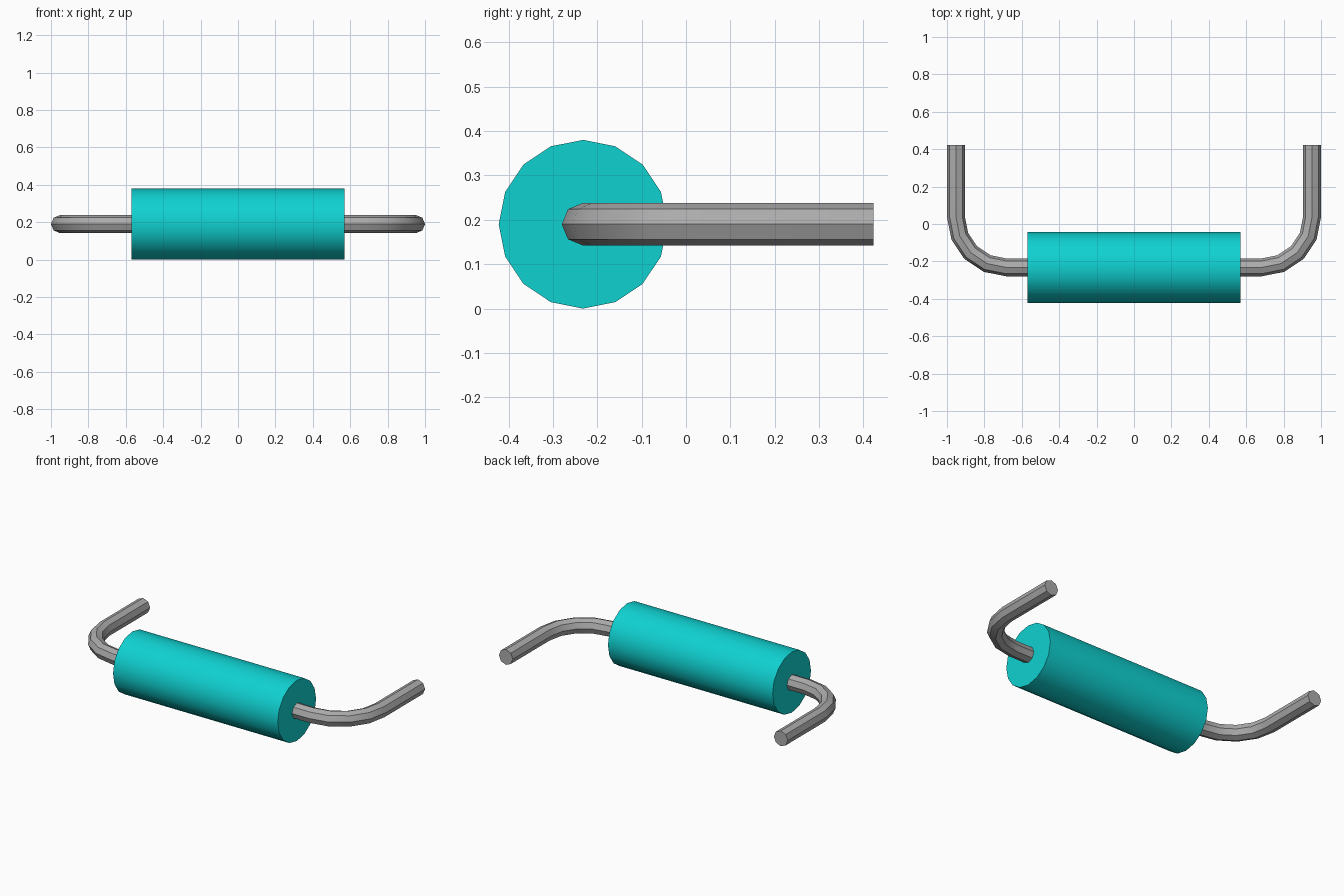
import bpy, bmesh
from math import sin, cos, pi
from mathutils import Vector

cube = bpy.data.objects.get("Cube")
if cube:
    bpy.data.objects.remove(cube, do_unlink=True)

AXIS_Y, AXIS_Z = -0.232, 0.19
BODY_RADIUS, BODY_HALF = 0.19, 0.57
WIRE_RADIUS, WIRE_X = 0.048, 0.952
BEND, BEND_STEPS, TIP_Y = 0.27, 4, 0.422


def material(name, color):
    mat = bpy.data.materials.new(name)
    mat.use_nodes = True
    mat.diffuse_color = color
    mat.node_tree.nodes["Principled BSDF"].inputs["Base Color"].default_value = color
    return mat


def sweep(name, path, radius, sides, mat):
    """Sweep a polygon along (point, tangent) pairs lying in a level plane."""
    bm = bmesh.new()
    up = Vector((0, 0, 1))
    rings = []
    for point, tangent in path:
        side = up.cross(tangent).normalized()
        angles = [2 * pi * i / sides for i in range(sides)]
        rings.append([bm.verts.new(point + radius * (cos(a) * up + sin(a) * side))
                      for a in angles])
    for a, b in zip(rings, rings[1:]):
        for i in range(sides):
            j = (i + 1) % sides
            bm.faces.new((a[i], a[j], b[j], b[i]))
    bm.faces.new(rings[0])
    bm.faces.new(rings[-1])
    bmesh.ops.recalc_face_normals(bm, faces=bm.faces)
    mesh = bpy.data.meshes.new(name)
    bm.to_mesh(mesh)
    bm.free()
    mesh.materials.append(mat)
    obj = bpy.data.objects.new(name, mesh)
    bpy.context.collection.objects.link(obj)
    bpy.ops.object.select_all(action="DESELECT")
    obj.select_set(True)
    bpy.context.view_layer.objects.active = obj
    bpy.ops.object.shade_smooth_by_angle(angle=pi / 6)
    return obj


teal = material("teal", (0.005, 0.64, 0.64, 1))
grey = material("metal grey", (0.41, 0.41, 0.41, 1))

# Cylindrical body
along = Vector((1, 0, 0))
ends = [(Vector((x, AXIS_Y, AXIS_Z)), along) for x in (-BODY_HALF, BODY_HALF)]
sweep("body", ends, BODY_RADIUS, 16, teal)

# Bent wire leads, one per end
for name, s in (("left_lead", 1), ("right_lead", -1)):
    path = [(Vector((s * (BODY_HALF - 0.01), AXIS_Y, AXIS_Z)), Vector((s, 0, 0)))]
    for k in range(BEND_STEPS + 1):
        t = pi / 2 * k / BEND_STEPS
        x = WIRE_X - BEND + BEND * sin(t)
        y = AXIS_Y + BEND - BEND * cos(t)
        path.append((Vector((s * x, y, AXIS_Z)), Vector((s * cos(t), sin(t), 0))))
    path.append((Vector((s * WIRE_X, TIP_Y, AXIS_Z)), Vector((0, 1, 0))))
    sweep(name, path, WIRE_RADIUS, 8, grey)
